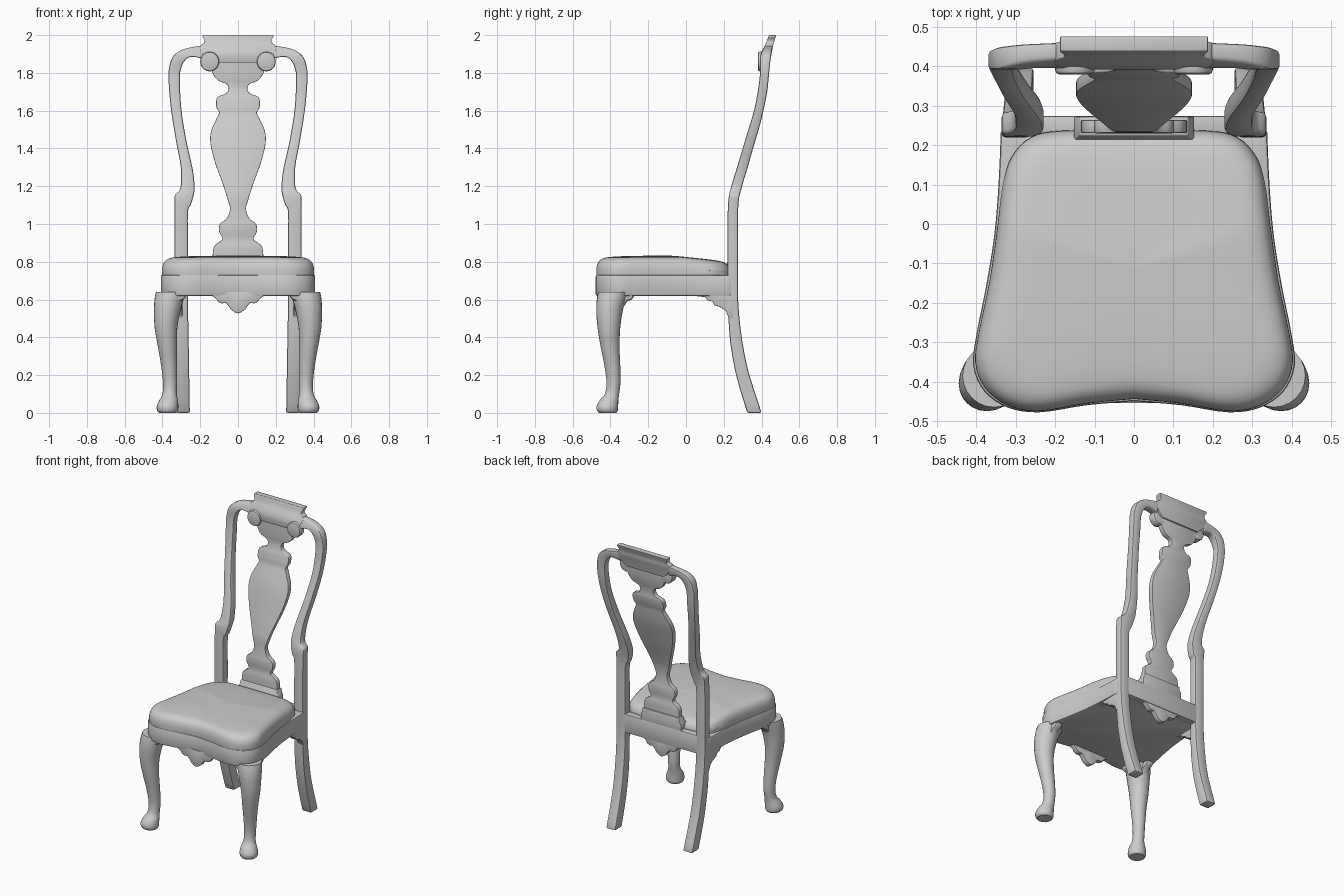
import bpy, bmesh, math
from mathutils import Vector


def smooth(points, n=4):
    """Catmull-Rom curve through points of any dimension."""
    p = [Vector(q) for q in points]
    p = [p[0]] + p + [p[-1]]
    out = []
    for a, b, c, d in zip(p, p[1:], p[2:], p[3:]):
        for i in range(n):
            t = i / n
            out.append((2*b + (c - a)*t + (2*a - 5*b + 4*c - d)*t*t
                        + (3*b - a - 3*c + d)*t**3) / 2)
    return out + [p[-1]]


def lookup(table, z):
    """Linear interpolation of rows whose first value is z."""
    for a, b in zip(table, table[1:]):
        if z <= b[0]:
            t = max(0, (z - a[0]) / (b[0] - a[0]))
            return [u + (v - u)*t for u, v in zip(a[1:], b[1:])]
    return table[-1][1:]


def loft(name, rings, bevel=0, mirror=False):
    """Skin closed rings of equal size, cap, bevel sharp edges, shade smooth."""
    bm = bmesh.new()
    rows = [[bm.verts.new(v) for v in r] for r in rings]
    n = len(rows[0])
    for a, b in zip(rows, rows[1:]):
        for i in range(n):
            bm.faces.new((a[i], a[(i+1) % n], b[(i+1) % n], b[i]))
    bm.faces.new(rows[0])
    bm.faces.new(rows[-1])
    bmesh.ops.recalc_face_normals(bm, faces=bm.faces)
    if bevel:
        edges = [e for e in bm.edges if e.calc_face_angle(0) > math.radians(50)]
        bmesh.ops.bevel(bm, geom=edges, offset=bevel, segments=2, profile=0.5,
                        affect='EDGES', clamp_overlap=True)
    me = bpy.data.meshes.new(name)
    bm.to_mesh(me)
    bm.free()
    ob = bpy.data.objects.new(name, me)
    bpy.context.collection.objects.link(ob)
    bpy.ops.object.select_all(action='DESELECT')
    ob.select_set(True)
    bpy.context.view_layer.objects.active = ob
    bpy.ops.object.shade_smooth_by_angle(angle=math.radians(40))
    if mirror:
        m = ob.modifiers.new("mirror", 'MIRROR')
        m.use_mirror_merge = False
    return ob


def prism(name, outline, axis, lo, hi, bevel=0.005, mirror=False):
    """Extrude a 2D outline along an axis (0=x, 1=y, 2=z)."""
    def at(p, d):
        q = list(p)
        q.insert(axis, d)
        return q
    return loft(name, [[at(p, d) for p in outline] for d in (lo, hi)], bevel, mirror)


def both(half):
    """Complete a half outline that starts and ends on x = 0."""
    return [tuple(p) for p in half] + [(-p[0], p[1]) for p in half[-2:0:-1]]


# Side profile of the back: z, front y, back y
BACK = [tuple(v) for v in smooth([
    (0, .325, .40), (.1, .293, .368), (.2, .265, .335), (.3, .245, .312), (.4, .231, .295),
    (.5, .225, .283), (.62, .22, .275), (.85, .22, .275), (1.1, .222, .277),
    (1.2, .24, .297), (1.3, .27, .327), (1.4, .30, .355), (1.5, .33, .385),
    (1.6, .36, .41), (1.7, .38, .43), (1.8, .392, .44), (1.89, .393, .45),
    (1.94, .415, .46), (2.0, .44, .477)])]

# Back posts: rear leg, shouldered stile and scrolled arm (inner x, z, outer x, z)
post = smooth([
    (.255, 0, .325, 0), (.26, .3, .33, .3), (.265, .6, .335, .6), (.265, .85, .335, .85),
    (.265, 1.06, .335, 1.08), (.25, 1.1, .335, 1.12), (.233, 1.16, .333, 1.155),
    (.23, 1.2, .305, 1.19), (.24, 1.29, .303, 1.3), (.275, 1.45, .33, 1.45),
    (.30, 1.61, .355, 1.61), (.308, 1.77, .368, 1.76), (.302, 1.82, .366, 1.82),
    (.285, 1.86, .345, 1.885), (.25, 1.885, .29, 1.925), (.18, 1.875, .19, 1.945)])
rings = []
for xi, zi, xo, zo in post:
    (fi, bi), (fo, bo) = lookup(BACK, zi), lookup(BACK, zo)
    rings.append([(xi, fi, zi), (xo, fo, zo), (xo, bo, zo), (xi, bi, zi)])
loft("back_post", rings, 0.009, True)


def back_panel(name, rows, thick, bevel):
    """Symmetrical panel following the back curve; rows are (z, half width)."""
    rings = []
    for z, w in rows:
        f, b = lookup(BACK, z)
        if thick:
            f, b = (f + b)/2 - thick/2, (f + b)/2 + thick/2
        rings.append([(-w, f, z), (w, f, z), (w, b, z), (-w, b, z)])
    loft(name, rings, bevel)


# Vase-shaped splat and yoke crest
back_panel("splat", smooth([
    (.8, .135), (.86, .132), (.89, .12), (.92, .082), (.96, .10), (1.0, .095), (1.03, .06),
    (1.08, .042), (1.13, .055), (1.21, .08), (1.32, .12), (1.42, .145), (1.49, .143),
    (1.555, .115), (1.59, .10), (1.62, .115), (1.67, .11), (1.69, .065), (1.715, .05),
    (1.74, .06), (1.76, .105), (1.79, .13), (1.82, .142), (1.87, .15)]), 0.034, 0.004)
back_panel("crest", smooth([
    (1.855, .14), (1.88, .17), (1.92, .2), (1.945, .197), (1.96, .178), (1.975, .178),
    (1.99, .187), (2.0, .187)]), 0, 0.004)

# Scroll ends of the arms
prism("scroll", [(.15 + .05*math.cos(a*math.pi/14), 1.86 + .052*math.sin(a*math.pi/14))
                 for a in range(28)], 1, .38, .435, 0.01, True)

# Seat rail following the serpentine plan
rail = smooth([(0, -.45), (.12, -.46), (.24, -.478), (.32, -.466), (.38, -.425), (.408, -.36),
               (.40, -.28), (.376, -.16), (.355, -.03), (.344, .1), (.338, .24)])
prism("seat_rail", both(rail + [Vector((0, .24))]), 2, .62, .73, 0.008)
prism("back_rail", [(-.32, .62), (.32, .62), (.32, .745), (-.32, .745)], 1, .225, .274)

# Moulded shoe holding the splat
loft("shoe", [[(-w, f, z), (w, f, z), (w, .273, z), (-w, .273, z)]
              for z, w, f in [(.73, .152, .212), (.785, .152, .212),
                              (.80, .142, .22), (.825, .138, .224)]], 0.004)

# Cushion: outline shrinking in rings to a soft dome
half = smooth([(0, -.443), (.12, -.455), (.24, -.474), (.32, -.46), (.378, -.415), (.402, -.35),
               (.392, -.27), (.365, -.14), (.345, 0), (.332, .1), (.31, .17), (.26, .22),
               (.18, .236), (0, .238)])
plan = both(half)
rings = []
for s, z in smooth([(1, .72), (1.003, .755), (.993, .78), (.965, .802), (.91, .817),
                    (.82, .825), (.6, .83), (.3, .832), (.02, .832)], 2):
    rings.append([(x*s, -.11 + (y + .11)*s,
                   z - .025*max(0, y*s)/.24*(z > .76)) for x, y in plan])
loft("cushion", rings)

# Apron pendants, front and back
drop = both([(0, .64), (.15, .64), (.135, .618), (.115, .605), (.105, .588), (.085, .58),
             (.065, .582), (.05, .568), (.038, .548), (.018, .533), (0, .526)])
prism("front_pendant", drop, 1, -.455, -.42, 0.004)
prism("back_pendant", drop, 1, .235, .27, 0.004)

# Stepped brackets between side rail and rear leg
prism("side_bracket", [(.05, .64), (.06, .617), (.10, .613), (.115, .595), (.14, .59),
                       (.15, .57), (.185, .558), (.21, .54), (.225, .505), (.25, .5),
                       (.25, .64)], 0, .295, .335, 0.004, True)

# Cabriole front legs: z, centre x, centre y, radius
leg = smooth([(.64, .355, -.385, .08), (.60, .365, -.395, .077), (.54, .375, -.405, .07),
              (.45, .381, -.408, .06), (.35, .374, -.402, .05), (.25, .365, -.39, .042),
              (.16, .36, -.384, .037), (.1, .362, -.392, .038), (.065, .368, -.408, .05),
              (.035, .373, -.416, .057), (.012, .373, -.416, .055), (0, .372, -.415, .046)])
loft("front_leg", [[(x + r*math.cos(a*math.pi/12), y + r*math.sin(a*math.pi/12), z)
                    for a in range(24)] for z, x, y, r in leg], 0, True)

# Knee ears beside each front leg
ear = [(0, .64), (.115, .64), (.115, .615), (.10, .598), (.08, .592), (.065, .57),
       (.045, .54), (.03, .48), (0, .46)]
prism("knee_ear_front", [(.39 - d, z) for d, z in ear], 1, -.455, -.395, 0.015, True)
prism("knee_ear_side", [(-.39 + d, z) for d, z in ear], 0, .34, .395, 0.015, True)
